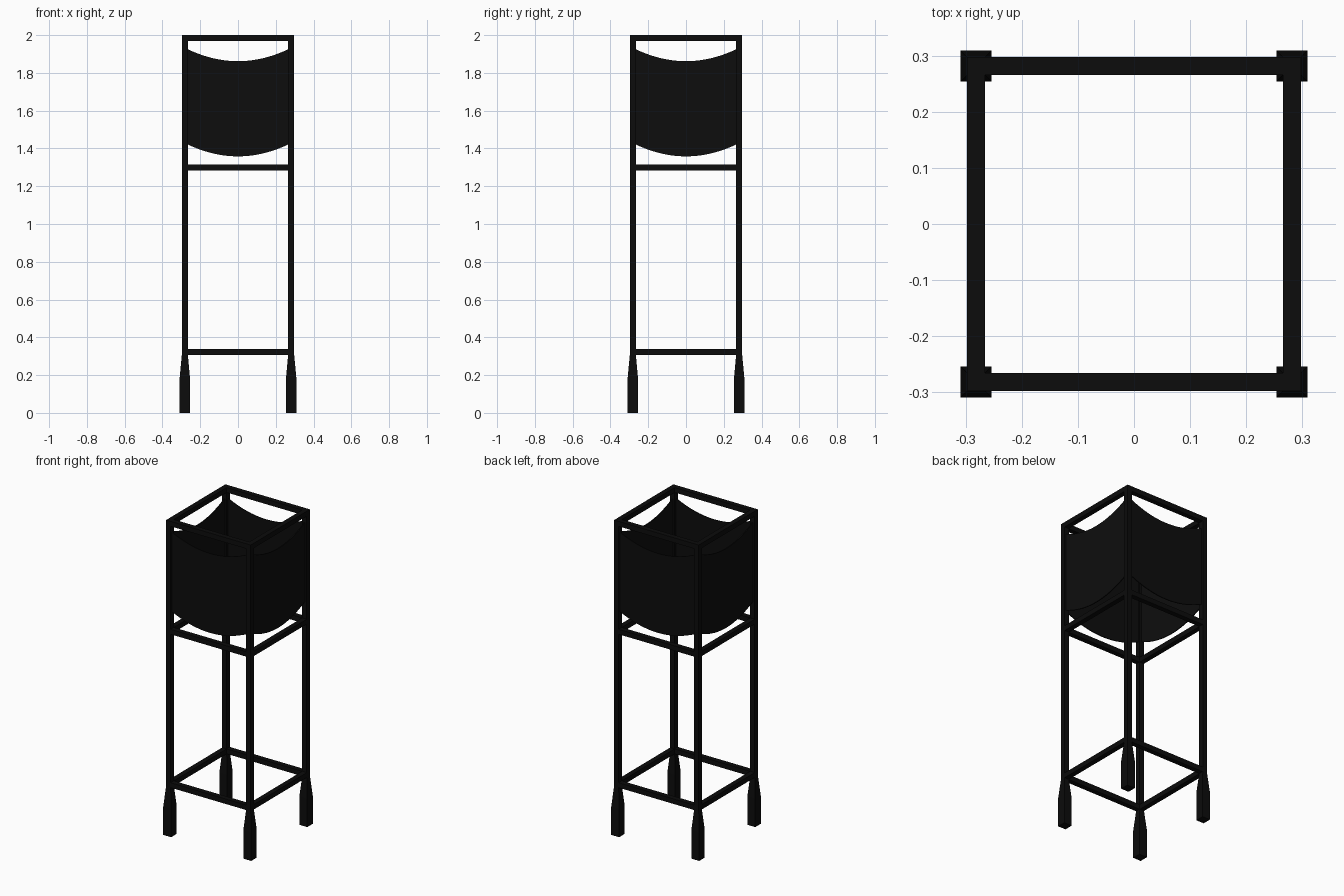
import bpy, bmesh

if "Cube" in bpy.data.objects:
    bpy.data.objects.remove(bpy.data.objects["Cube"])

def material(name, v):
    m = bpy.data.materials.new(name)
    m.diffuse_color = (v, v, v, 1)
    m.use_nodes = True
    m.node_tree.nodes["Principled BSDF"].inputs["Base Color"].default_value = m.diffuse_color
    return m

frame_black = material("frame black", 0.0035)
cloth_black = material("cloth black", 0.004)

C = 0.2815   # post centre line
H = 0.0158   # half thickness of posts and bars
FOOT = 0.0278

def finish(bm, name, mat):
    bmesh.ops.recalc_face_normals(bm, faces=bm.faces)
    me = bpy.data.meshes.new(name)
    bm.to_mesh(me)
    bm.free()
    me.materials.append(mat)
    ob = bpy.data.objects.new(name, me)
    bpy.context.collection.objects.link(ob)
    return ob

# square column lofted through (z, half width) sections
def column(name, x, y, sections):
    bm = bmesh.new()
    rings = [[bm.verts.new((x + sx * h, y + sy * h, z))
              for sx, sy in ((-1, -1), (1, -1), (1, 1), (-1, 1))]
             for z, h in sections]
    for a, b in zip(rings, rings[1:]):
        for i in range(4):
            j = (i + 1) % 4
            bm.faces.new((a[i], a[j], b[j], b[i]))
    bm.faces.new(rings[0])
    bm.faces.new(rings[-1])
    return finish(bm, name, frame_black)

# strip along x, closed into a solid; top and bottom follow functions of x
def strip(name, half_len, half_thick, low, high, steps, mat):
    bm = bmesh.new()
    rings = []
    for i in range(steps + 1):
        x = half_len * (2 * i / steps - 1)
        rings.append([bm.verts.new((x, -C + dy, z)) for dy, z in (
            (-half_thick, low(x)), (half_thick, low(x)),
            (half_thick, high(x)), (-half_thick, high(x)))])
    for a, b in zip(rings, rings[1:]):
        for i in range(4):
            j = (i + 1) % 4
            bm.faces.new((a[i], a[j], b[j], b[i]))
    bm.faces.new(rings[0])
    bm.faces.new(rings[-1])
    return finish(bm, name, mat)

# posts with flared feet
for sx, fx in ((-1, "left"), (1, "right")):
    for sy, fy in ((-1, "front"), (1, "back")):
        column(f"{fy}_{fx}_post", sx * C, sy * C,
               [(0, FOOT), (0.18, FOOT), (0.31, H), (2.0, H)])

# sagging edge of the cloth
def sag(z_end):
    return lambda x: z_end - 0.063 * (1 - (x / 0.2657) ** 2)

for k, side in enumerate(("front", "right", "back", "left")):
    angle = k * 1.5707963
    # rails
    for label, z in (("lower", 0.323), ("middle", 1.298), ("top", 2.0 - H)):
        r = strip(f"{side}_{label}_rail", C - H, H,
                  lambda x, z=z: z - H, lambda x, z=z: z + H, 1, frame_black)
        r.rotation_euler.z = angle
    # hanging cloth panel
    p = strip(f"{side}_cloth_panel", C - H, 0.003, sag(1.421), sag(1.925), 20, cloth_black)
    p.rotation_euler.z = angle
